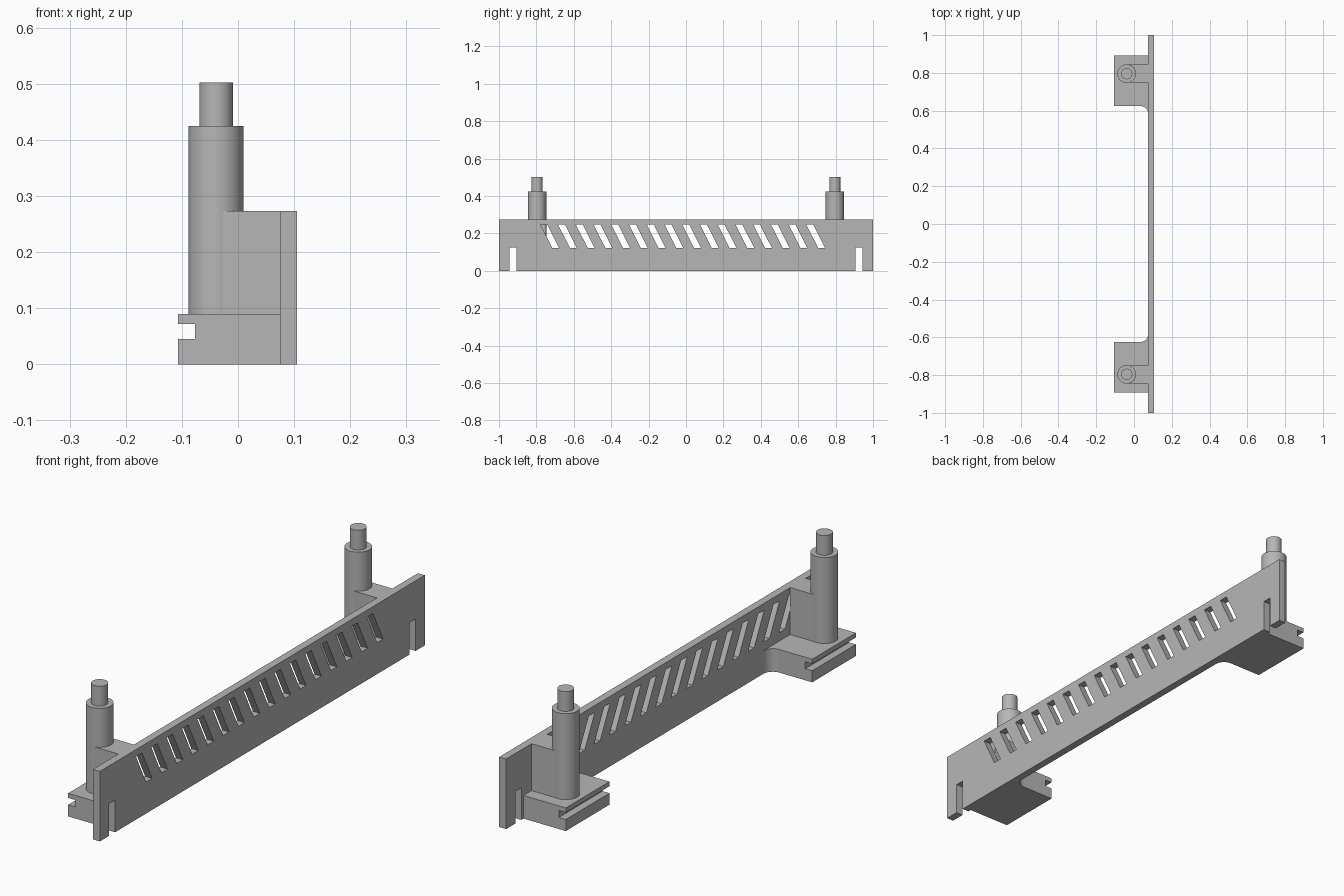
import bpy, bmesh, math

cube = bpy.data.objects.get("Cube")
if cube:
    bpy.data.objects.remove(cube, do_unlink=True)

grey = bpy.data.materials.new("plain grey")
grey.use_nodes = True
COLOUR = (0.47, 0.47, 0.47, 1)
grey.diffuse_color = COLOUR
grey.node_tree.nodes["Principled BSDF"].inputs["Base Color"].default_value = COLOUR


def prisms(name, outlines, lo, hi, axis):
    """Extrude outlines: (y, z) along X, (x, z) along Y or (x, y) along Z."""
    place = {"X": lambda a, b, h: (h, a, b),
             "Y": lambda a, b, h: (a, h, b),
             "Z": lambda a, b, h: (a, b, h)}[axis]
    bm = bmesh.new()
    for outline in outlines:
        low = [bm.verts.new(place(a, b, lo)) for a, b in outline]
        high = [bm.verts.new(place(a, b, hi)) for a, b in outline]
        bm.faces.new(low)
        bm.faces.new(high)
        for i in range(len(low)):
            j = (i + 1) % len(low)
            bm.faces.new((low[i], low[j], high[j], high[i]))
    bmesh.ops.recalc_face_normals(bm, faces=bm.faces)
    mesh = bpy.data.meshes.new(name)
    bm.to_mesh(mesh)
    bm.free()
    mesh.materials.append(grey)
    obj = bpy.data.objects.new(name, mesh)
    bpy.context.collection.objects.link(obj)
    return obj


def cut(target, cutter):
    cutter.hide_render = True
    mod = target.modifiers.new("cut", "BOOLEAN")
    mod.operation = "DIFFERENCE"
    mod.solver = "EXACT"
    mod.object = cutter
    bpy.ops.object.select_all(action="DESELECT")
    bpy.context.view_layer.objects.active = target
    target.select_set(True)
    bpy.ops.object.modifier_apply(modifier=mod.name)
    bpy.data.objects.remove(cutter, do_unlink=True)


def rect(a0, a1, b0, b1):
    return [(a0, b0), (a1, b0), (a1, b1), (a0, b1)]


def cylinder(name, radius, x, y, z0, z1):
    bpy.ops.mesh.primitive_cylinder_add(vertices=48, radius=radius, depth=z1 - z0,
                                        location=(x, y, (z0 + z1) / 2))
    obj = bpy.context.object
    obj.name = name
    obj.data.materials.append(grey)
    bpy.ops.object.shade_smooth_by_angle(angle=math.radians(30))


INNER, OUTER, HEIGHT = 0.075, 0.105, 0.273   # plate faces and top
BACK, STEP = -0.107, 0.09                    # bracket edge and top
POST_X, POST_Y = -0.039, 0.796

# Long plate with slanted vents and an open notch near each end
plate = prisms("vented_plate", [rect(-1, 1, 0, HEIGHT)], INNER, OUTER, "X")
openings = []
for i in range(16):
    y = -0.778 + i * 0.0948
    openings.append([(y, 0.246), (y + 0.037, 0.246), (y + 0.099, 0.123), (y + 0.062, 0.123)])
for s in (1, -1):
    openings.append(rect(s * 0.925 - 0.0185, s * 0.925 + 0.0185, -0.05, 0.125))
cut(plate, prisms("opening_cutter", openings, INNER - 0.05, OUTER + 0.05, "X"))

for side, s in (("rear", 1), ("front", -1)):
    # Foot bracket with a rounded inner corner and a groove along its edge
    r = 0.04
    plan = [(INNER, 0.893), (BACK, 0.893), (BACK, 0.624)]
    for k in range(9):
        a = math.pi / 2 * k / 8
        plan.append((INNER - r + r * math.sin(a), 0.624 - r + r * math.cos(a)))
    bracket = prisms(side + "_bracket", [[(x, s * y) for x, y in plan]], 0, STEP, "Z")
    cut(bracket, prisms("groove_cutter", [rect(BACK - 0.05, -0.077, 0.045, 0.072)], -1, 1, "Y"))

    # Web joining the post to the plate
    y = s * POST_Y
    prisms(side + "_web", [rect(POST_X, INNER, y - 0.0475, y + 0.0475)], STEP, HEIGHT, "Z")

    # Post with a thinner locating pin
    cylinder(side + "_post", 0.049, POST_X, y, STEP, 0.425)
    cylinder(side + "_pin", 0.03, POST_X, y, 0.425, 0.502)
